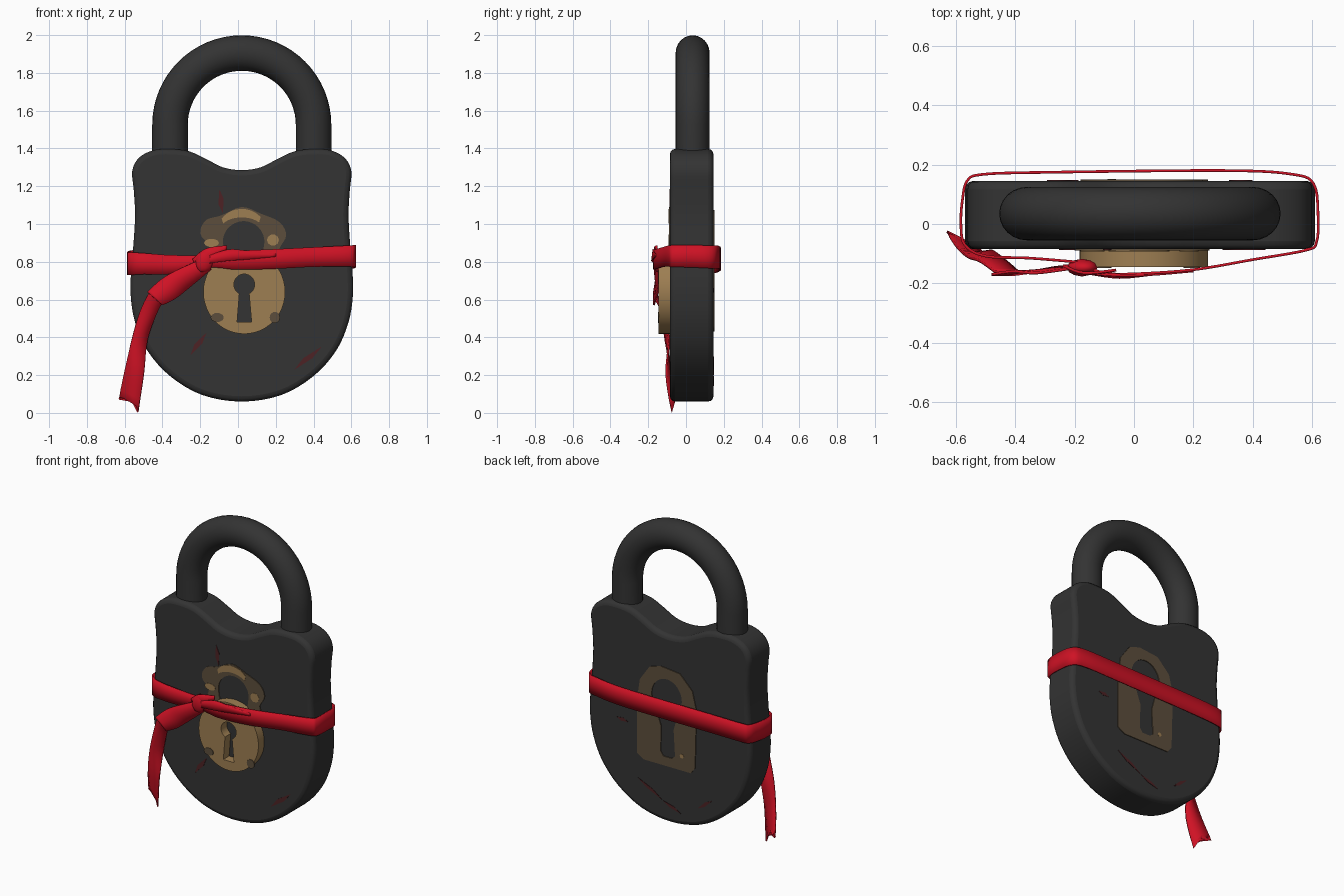
import bpy, bmesh, math
from mathutils import Vector

if "Cube" in bpy.data.objects:
    bpy.data.objects.remove(bpy.data.objects["Cube"])

CX = 0.02            # centre line of the lock
FRONT, BACK = -0.085, 0.145


def material(name, rgb):
    m = bpy.data.materials.new(name)
    m.diffuse_color = (*rgb, 1)
    m.use_nodes = True
    m.node_tree.nodes["Principled BSDF"].inputs["Base Color"].default_value = m.diffuse_color
    return m


IRON = material("dark_iron", (0.033, 0.033, 0.033))
BRASS = material("brass", (0.34, 0.21, 0.085))
DULL = material("worn_brass", (0.107, 0.076, 0.045))
RED = material("red_ribbon", (0.62, 0.006, 0.018))
STAIN = material("red_stain", (0.075, 0.016, 0.018))


def spline(pts, n=5, closed=False):
    """Smooth curve through points of any dimension."""
    out, c = [], len(pts)
    get = (lambda i: pts[i % c]) if closed else (lambda i: pts[max(0, min(c - 1, i))])
    for i in range(c if closed else c - 1):
        a, b, d, e = (Vector(get(i + k)) for k in (-1, 0, 1, 2))
        for k in range(n):
            t = k / n
            out.append(0.5 * (2 * b + (d - a) * t + (2 * a - 5 * b + 4 * d - e) * t * t
                              + (3 * b - a - 3 * d + e) * t ** 3))
    if not closed:
        out.append(Vector(pts[-1]))
    return out


def add_mesh(name, bm, mat):
    bmesh.ops.recalc_face_normals(bm, faces=bm.faces[:])
    me = bpy.data.meshes.new(name)
    bm.to_mesh(me)
    bm.free()
    me.materials.append(mat)
    ob = bpy.data.objects.new(name, me)
    bpy.context.collection.objects.link(ob)
    return ob


def smooth(ob, angle=40):
    bpy.ops.object.select_all(action='DESELECT')
    ob.select_set(True)
    bpy.context.view_layer.objects.active = ob
    bpy.ops.object.shade_smooth_by_angle(angle=math.radians(angle))


def plate(name, outlines, y, thick, mat):
    """Flat plate in the xz plane; inner outlines become holes."""
    cu = bpy.data.curves.new(name, 'CURVE')
    cu.dimensions, cu.fill_mode, cu.extrude = '2D', 'BOTH', thick / 2
    for pts in outlines:
        sp = cu.splines.new('POLY')
        sp.points.add(len(pts) - 1)
        for p, q in zip(sp.points, pts):
            p.co = (q[0], q[1], 0, 1)
        sp.use_cyclic_u = True
    cu.materials.append(mat)
    ob = bpy.data.objects.new(name, cu)
    bpy.context.collection.objects.link(ob)
    ob.location.y = y
    ob.rotation_euler.x = math.pi / 2
    bpy.ops.object.select_all(action='DESELECT')
    ob.select_set(True)
    bpy.context.view_layer.objects.active = ob
    bpy.ops.object.convert(target='MESH')
    return ob


def ellipse(x, z, rx, rz, n=32, a0=0, a1=360):
    full = a1 - a0 == 360
    return [(x + rx * math.cos(a), z + rz * math.sin(a)) for a in
            (math.radians(a0 + (a1 - a0) * i / (n if full else n - 1)) for i in range(n))]


def ribbon(name, rows, notch=0):
    """Cloth strip; each row is a centre and a half-width vector."""
    bm = bmesh.new()
    prev = None
    path = spline(rows)
    for i, r in enumerate(path):
        c, w = Vector(r[:3]), Vector(r[3:])
        m = c.copy()
        if notch and i == len(path) - 1:
            m.z += notch
        row = [bm.verts.new(v) for v in (c - w, m, c + w)]
        if prev:
            for k in (0, 1):
                bm.faces.new((prev[k], prev[k + 1], row[k + 1], row[k]))
        prev = row
    ob = add_mesh(name, bm, RED)
    mod = ob.modifiers.new("thickness", 'SOLIDIFY')
    mod.thickness, mod.offset = 0.009, 0
    smooth(ob, 50)
    return ob


# Lock body: mirrored half outline, extruded and rounded
half = [(0, 1.285), (0.10, 1.30), (0.19, 1.345), (0.28, 1.385), (0.38, 1.397), (0.47, 1.39),
        (0.545, 1.35), (0.58, 1.28), (0.572, 1.18), (0.565, 1.05), (0.573, 0.9), (0.586, 0.75),
        (0.588, 0.62), (0.565, 0.48), (0.50, 0.33), (0.38, 0.195), (0.21, 0.095), (0, 0.06)]
outline = half + [(-x, z) for x, z in half[-2:0:-1]]
bm = bmesh.new()
cap = bm.faces.new([bm.verts.new((CX + p[0], FRONT, p[1])) for p in spline(outline, 4, True)])
ext = bmesh.ops.extrude_face_region(bm, geom=[cap], use_keep_orig=True)
bmesh.ops.translate(bm, vec=(0, BACK - FRONT, 0),
                    verts=[v for v in ext['geom'] if isinstance(v, bmesh.types.BMVert)])
body = add_mesh("lock_body", bm, IRON)
bev = body.modifiers.new("rounded_edges", 'BEVEL')
bev.width, bev.segments, bev.limit_method, bev.angle_limit = 0.028, 3, 'ANGLE', math.radians(60)
smooth(body)

# Shackle: round bar swept along an arch
arch = [(CX + 0.38, 1.33)] + ellipse(CX, 1.525, 0.38, 0.38, 33, 0, 180) + [(CX - 0.38, 1.33)]
bm = bmesh.new()
prev = None
for i, (x, z) in enumerate(arch):
    a, b = arch[max(i - 1, 0)], arch[min(i + 1, len(arch) - 1)]
    t = Vector((b[0] - a[0], 0, b[1] - a[1])).normalized()
    side = t.cross(Vector((0, 1, 0)))
    ring = [bm.verts.new(Vector((x, 0.035, z)) + side * 0.094 * math.cos(u)
                         + Vector((0, 0.09 * math.sin(u), 0)))
            for u in (2 * math.pi * k / 24 for k in range(24))]
    if prev:
        for k in range(24):
            bm.faces.new((prev[k], prev[k - 1], ring[k - 1], ring[k]))
    else:
        bm.faces.new(ring)
    prev = ring
bm.faces.new(prev)
smooth(add_mesh("shackle", bm, IRON))

# Raised brass keyhole disc
keyhole = ellipse(0.033, 0.68, 0.055, 0.055, 20, -62, 242) + [(-0.005, 0.48), (0.072, 0.48)]
smooth(plate("keyhole_disc", [ellipse(0.033, 0.64, 0.217, 0.222, 48), keyhole], -0.114, 0.062, BRASS))
for i, (x, z, rx, rz) in enumerate([(-0.11, 0.505, 0.035, 0.025), (0.195, 0.505, 0.028, 0.03)]):
    plate(f"disc_wear_{i}", [ellipse(x, z, rx, rz, 10)], -0.146, 0.005, DULL)

# Painted hasp above the disc, with brighter patches
hasp = spline([(-0.2, 0.95), (-0.17, 1.02), (-0.09, 1.045), (0.02, 1.09), (0.12, 1.055), (0.22, 1.01),
               (0.255, 0.94), (0.22, 0.87), (0.21, 0.8), (-0.14, 0.8), (-0.15, 0.88)], 4, True)
hole = ellipse(0.03, 0.905, 0.11, 0.11, 20, 0, 180) + [(-0.07, 0.83), (0.13, 0.83)]
plate("painted_hasp", [hasp, hole], FRONT - 0.002, 0.006, DULL)
crescent = ellipse(0.02, 0.96, 0.13, 0.12, 12, 40, 145) + ellipse(0.02, 0.96, 0.12, 0.075, 12, 145, 40)
plate("hasp_shine_top", [crescent], FRONT - 0.004, 0.006, BRASS)
for i, (x, z, rx, rz) in enumerate([(-0.14, 0.9, 0.04, 0.022), (0.185, 0.915, 0.032, 0.03)]):
    plate(f"hasp_shine_{i}", [ellipse(x, z, rx, rz, 10)], FRONT - 0.004, 0.006, BRASS)

# Painted keyhole panel on the back
panel = [(-0.17, 0.47), (-0.14, 0.43), (0.2, 0.43), (0.25, 0.46), (0.25, 0.82), (0.23, 0.95),
         (0.16, 1.05), (0.08, 1.075), (-0.06, 1.06), (-0.15, 0.97), (-0.18, 0.85)]
slot = ellipse(0.035, 0.88, 0.11, 0.12, 20, -40, 220) + [(-0.015, 0.68), (-0.025, 0.51), (0, 0.49),
                                                         (0.06, 0.49), (0.08, 0.52), (0.075, 0.68)]
plate("back_panel", [panel, slot], BACK + 0.002, 0.006, DULL)
plate("back_panel_shine", [ellipse(-0.075, 0.525, 0.014, 0.014, 10)], BACK + 0.004, 0.006, BRASS)

# Faint red stains: x, z, length, width, angle, y
stains = [(-0.09, 1.12, 0.13, 0.03, 95, FRONT), (-0.21, 0.365, 0.15, 0.03, 52, FRONT),
          (0.37, 0.29, 0.19, 0.03, 38, FRONT), (0.16, 0.25, 0.2, 0.022, 28, BACK),
          (0, 0.17, 0.14, 0.022, 20, BACK), (-0.24, 0.25, 0.13, 0.022, -38, BACK),
          (0.36, 0.65, 0.08, 0.025, 5, BACK)]
for i, (x, z, ln, wd, ang, y) in enumerate(stains):
    c, s = math.cos(math.radians(ang)), math.sin(math.radians(ang))
    quad = [(x + u * c * ln / 2 - v * s * wd / 2, z + u * s * ln / 2 + v * c * wd / 2)
            for u, v in ((-1, -0.3), (0.2, -1), (1, 0.2), (-0.2, 1))]
    plate(f"stain_{i}", [quad], y, 0.005, STAIN)

# Ribbon band around the body: x, y, z, half height
band = [(-0.17, -0.13, 0.80, 0.035), (-0.35, -0.115, 0.785, 0.05), (-0.5, -0.108, 0.79, 0.056),
        (-0.57, -0.07, 0.79, 0.06), (-0.583, 0, 0.79, 0.06), (-0.578, 0.08, 0.795, 0.06),
        (-0.562, 0.145, 0.8, 0.06), (-0.51, 0.167, 0.805, 0.06), (-0.3, 0.174, 0.81, 0.06),
        (0.3, 0.18, 0.815, 0.06), (0.53, 0.168, 0.825, 0.06), (0.605, 0.135, 0.825, 0.06),
        (0.62, 0.03, 0.83, 0.06), (0.615, -0.06, 0.83, 0.058), (0.58, -0.088, 0.83, 0.056),
        (0.4, -0.12, 0.825, 0.052), (0.2, -0.154, 0.815, 0.052), (0, -0.168, 0.808, 0.05),
        (-0.1, -0.165, 0.808, 0.04), (-0.17, -0.14, 0.805, 0.035)]
ribbon("ribbon_band", [(x, y, z, 0, 0, h) for x, y, z, h in band])

# Knot, folded loop, short end and hanging tail
bm = bmesh.new()
bmesh.ops.create_icosphere(bm, subdivisions=2, radius=1)
knot = add_mesh("ribbon_knot", bm, RED)
knot.location, knot.scale, knot.rotation_euler = (-0.175, -0.147, 0.805), (0.05, 0.03, 0.065), (0, 0.35, 0)
smooth(knot, 30)
ribbon("bow_fold", [(-0.16, -0.165, 0.81, 0, 0, 0.02), (-0.05, -0.176, 0.835, 0, 0.004, 0.03),
                    (0.06, -0.17, 0.835, 0, 0, 0.022), (0.2, -0.158, 0.835, 0, 0, 0.008)])
ribbon("short_end", [(-0.23, -0.14, 0.79, -0.01, 0, 0.025), (-0.15, -0.165, 0.835, -0.02, 0, 0.035),
                     (-0.06, -0.155, 0.875, 0, 0, 0.012)])
ribbon("bow_end", [(-0.16, -0.145, 0.79, 0.02, 0, -0.03), (-0.29, -0.155, 0.71, 0.035, 0.01, -0.045),
                   (-0.37, -0.16, 0.655, 0.04, 0, -0.05), (-0.44, -0.17, 0.605, 0.04, 0, -0.035)])
ribbon("hanging_tail", [(-0.43, -0.16, 0.62, 0.04, 0, -0.02), (-0.475, -0.125, 0.53, 0.045, 0, -0.005),
                        (-0.52, -0.1, 0.39, 0.042, 0.01, 0), (-0.548, -0.09, 0.22, 0.05, -0.015, -0.01),
                        (-0.58, -0.05, 0.038, 0.05, -0.025, -0.034)], notch=0.06)
